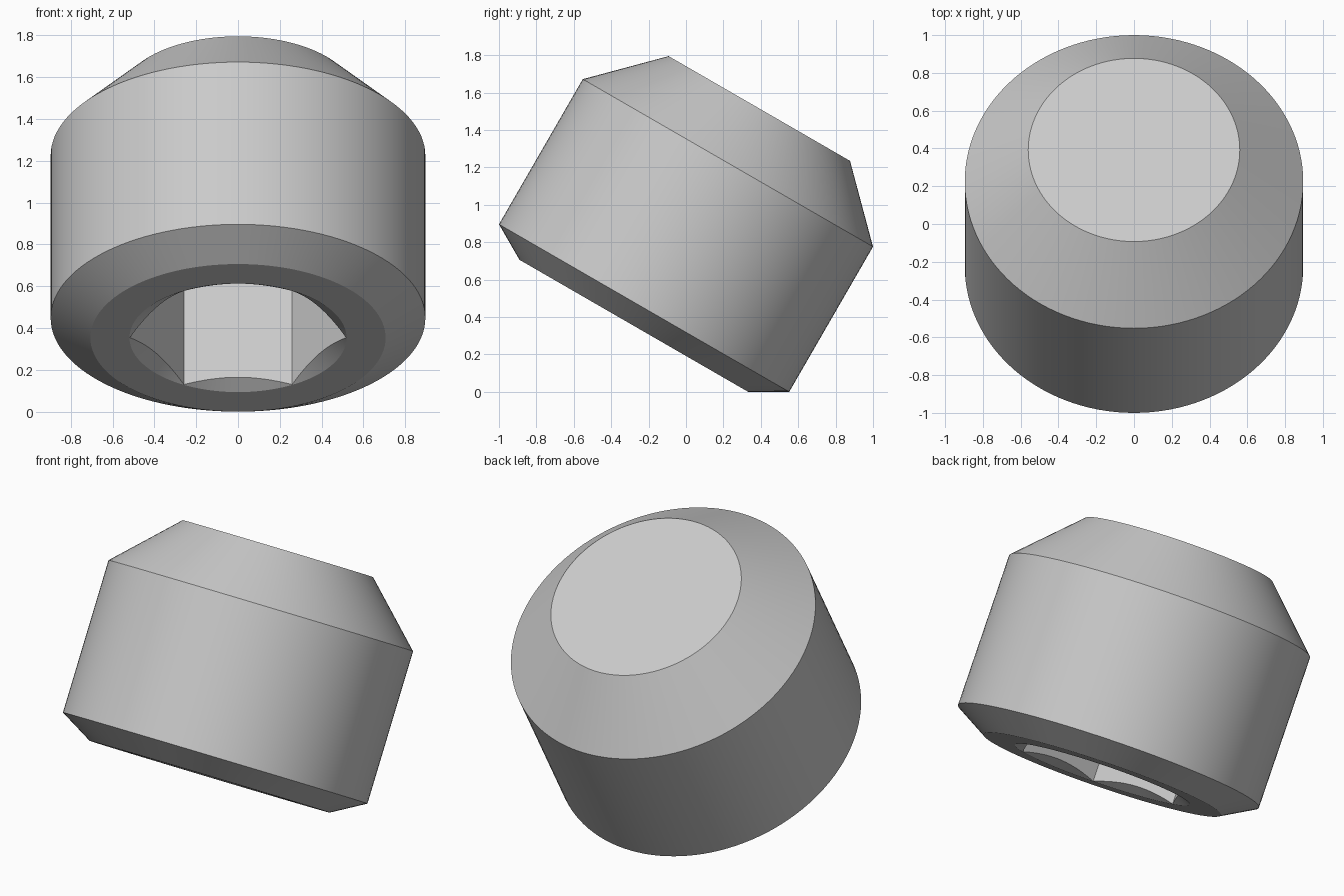
import bpy, bmesh
from math import cos, radians, tan, pi
from mathutils import Matrix

cube = bpy.data.objects.get("Cube")
if cube:
    bpy.data.objects.remove(cube)

SEGMENTS = 120
RADIUS = 0.896
APOTHEM = RADIUS / 2                 # half the hex key width
SLOPE = tan(radians(30))
FACE_R = 0.706
FACE_Z = -(RADIUS - FACE_R) * SLOPE  # socket end of the screw
MOUTH_R = 0.519
TIP_R = 0.56
DEPTH = 0.67

steel = bpy.data.materials.new("steel grey")
grey = (0.59, 0.59, 0.59, 1)
steel.diffuse_color = grey
steel.use_nodes = True
steel.node_tree.nodes["Principled BSDF"].inputs["Base Color"].default_value = grey


def circle(r, z):
    return lambda a: (r, z)


def hex_radius(a):
    return APOTHEM / cos(a % (pi / 3) - pi / 6)


def hex_rim(a):
    # edge where the conical countersink meets the hex walls
    r = hex_radius(a)
    return r, FACE_Z + (MOUTH_R - r) * SLOPE


def hex_floor(a):
    return hex_radius(a), FACE_Z + DEPTH


# Rings from the flat tip, down the outside, then up into the socket
rings = [
    circle(TIP_R, RADIUS + RADIUS - TIP_R),
    circle(RADIUS, RADIUS),
    circle(RADIUS, 0),
    circle(FACE_R, FACE_Z),
    circle(MOUTH_R, FACE_Z),
    hex_rim,
    hex_floor,
]

bm = bmesh.new()
loops = []
for ring in rings:
    loop = []
    for i in range(SEGMENTS):
        a = 2 * pi * i / SEGMENTS
        r, z = ring(a)
        loop.append(bm.verts.new(Matrix.Rotation(a, 3, 'Z') @ Matrix.Identity(3).col[0] * r))
        loop[-1].co.z = z
    loops.append(loop)

for upper, lower in zip(loops, loops[1:]):
    for i in range(SEGMENTS):
        j = (i + 1) % SEGMENTS
        bm.faces.new((upper[i], lower[i], lower[j], upper[j]))
bm.faces.new(loops[0])    # flat tip
bm.faces.new(loops[-1])   # socket floor
bmesh.ops.recalc_face_normals(bm, faces=bm.faces)

mesh = bpy.data.meshes.new("set_screw")
bm.to_mesh(mesh)
bm.free()
mesh.materials.append(steel)

# Tilt so the tip leans back and the socket chamfer rests on the ground
screw = bpy.data.objects.new("set_screw", mesh)
bpy.context.collection.objects.link(screw)
screw.rotation_euler.x = radians(-30)
screw.location = (0, RADIUS * cos(radians(30)) - 1, RADIUS / 2)

bpy.ops.object.select_all(action='DESELECT')
screw.select_set(True)
bpy.context.view_layer.objects.active = screw
bpy.ops.object.shade_smooth_by_angle(angle=radians(20))
